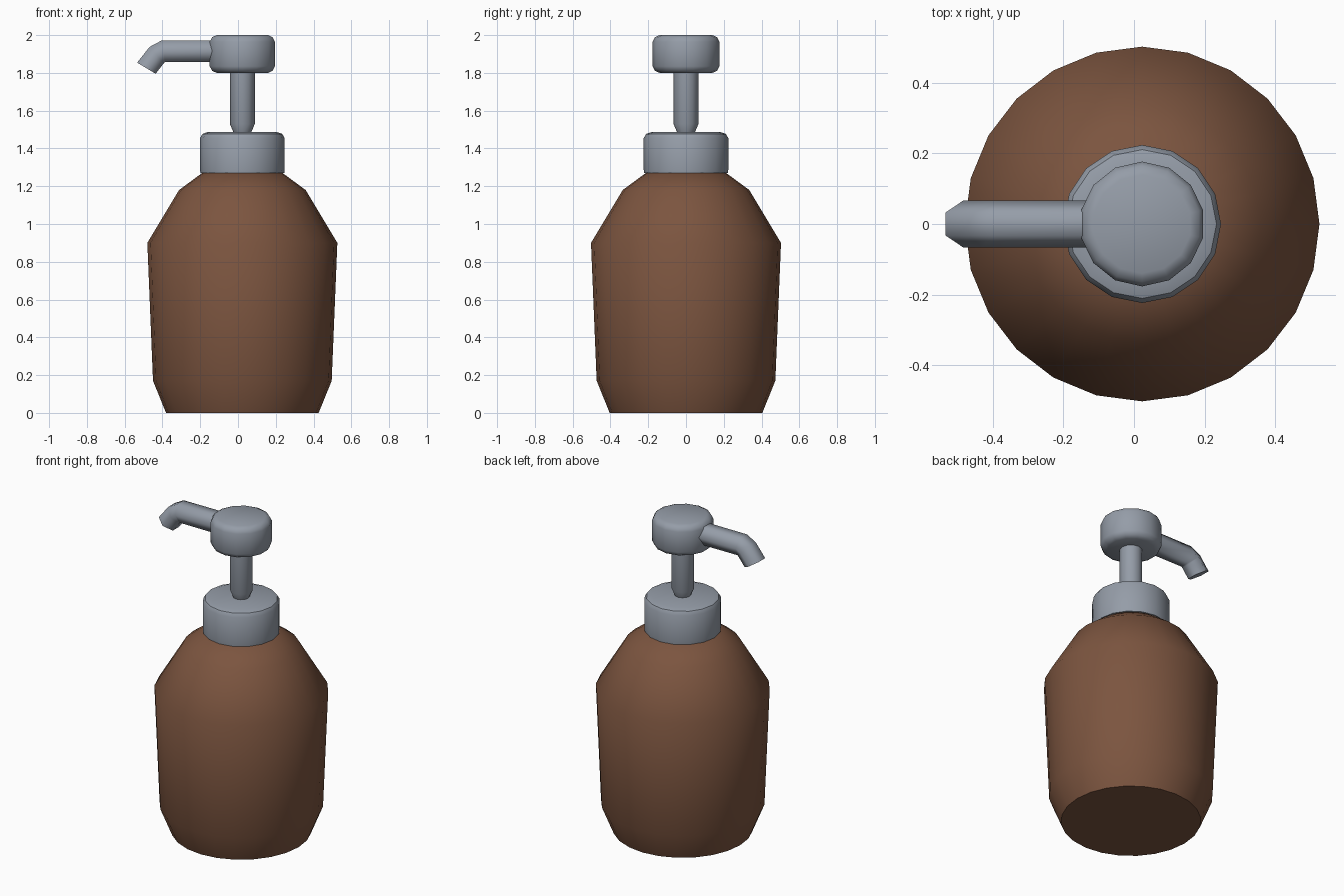
import bpy, bmesh, math
from mathutils import Vector

if "Cube" in bpy.data.objects:
    bpy.data.objects.remove(bpy.data.objects["Cube"])

AXIS_X = 0.023


def material(name, colour):
    m = bpy.data.materials.new(name)
    m.diffuse_color = (*colour, 1)
    m.use_nodes = True
    m.node_tree.nodes["Principled BSDF"].inputs["Base Color"].default_value = m.diffuse_color
    return m


brown = material("brown_plastic", (0.20, 0.09, 0.05))
grey = material("grey_metal", (0.30, 0.335, 0.39))


def loft(name, rings, mat, angle):
    """Skin a list of point rings, cap both ends and smooth by angle."""
    bm = bmesh.new()
    vr = [[bm.verts.new(p) for p in ring] for ring in rings]
    n = len(vr[0])
    for a, b in zip(vr, vr[1:]):
        for i in range(n):
            j = (i + 1) % n
            bm.faces.new((a[i], a[j], b[j], b[i]))
    bm.faces.new(vr[0][::-1])
    bm.faces.new(vr[-1])
    bmesh.ops.recalc_face_normals(bm, faces=bm.faces)
    me = bpy.data.meshes.new(name)
    bm.to_mesh(me)
    bm.free()
    me.materials.append(mat)
    ob = bpy.data.objects.new(name, me)
    bpy.context.collection.objects.link(ob)
    bpy.ops.object.select_all(action='DESELECT')
    bpy.context.view_layer.objects.active = ob
    ob.select_set(True)
    bpy.ops.object.shade_smooth_by_angle(angle=math.radians(angle))
    return ob


def lathe(name, profile, sides, mat, angle):
    """Turn an (r, z) profile around the bottle axis, first vertex at +y."""
    t = [math.pi / 2 + 2 * math.pi * i / sides for i in range(sides)]
    rings = [[(AXIS_X + r * math.cos(a), r * math.sin(a), z) for a in t]
             for r, z in profile]
    return loft(name, rings, mat, angle)


# Bottle body
lathe("bottle_body", [(0.404, 0), (0.473, 0.17), (0.503, 0.9),
                      (0.335, 1.18), (0.21, 1.272)], 24, brown, 45)

# Screw collar with rounded top rim
lathe("collar", [(0.222, 1.27), (0.224, 1.29), (0.224, 1.455),
                 (0.211, 1.477), (0.18, 1.488)], 16, grey, 40)

# Pump stem, narrowed where it enters the collar
lathe("pump_stem", [(0.045, 1.48), (0.066, 1.53), (0.066, 1.82)], 12, grey, 40)

# Pump head with bevelled rims
lathe("pump_head", [(0.14, 1.80), (0.165, 1.812), (0.177, 1.835),
                    (0.177, 1.965), (0.165, 1.988), (0.14, 2.0)], 14, grey, 40)

# Hexagonal spout bending down: (x, z, tilt in degrees) per ring
rings = []
for x, z, tilt in [(-0.10, 1.915, 0), (-0.395, 1.915, 10),
                   (-0.43, 1.895, 42), (-0.485, 1.825, 59)]:
    a = math.radians(tilt)
    up = Vector((-math.sin(a), 0, math.cos(a)))
    side = Vector((0, 1, 0))
    rings.append([Vector((x, 0, z)) + 0.066 * (side * math.cos(k * math.pi / 3)
                  + up * math.sin(k * math.pi / 3)) for k in range(6)])
loft("spout", rings, grey, 62)
